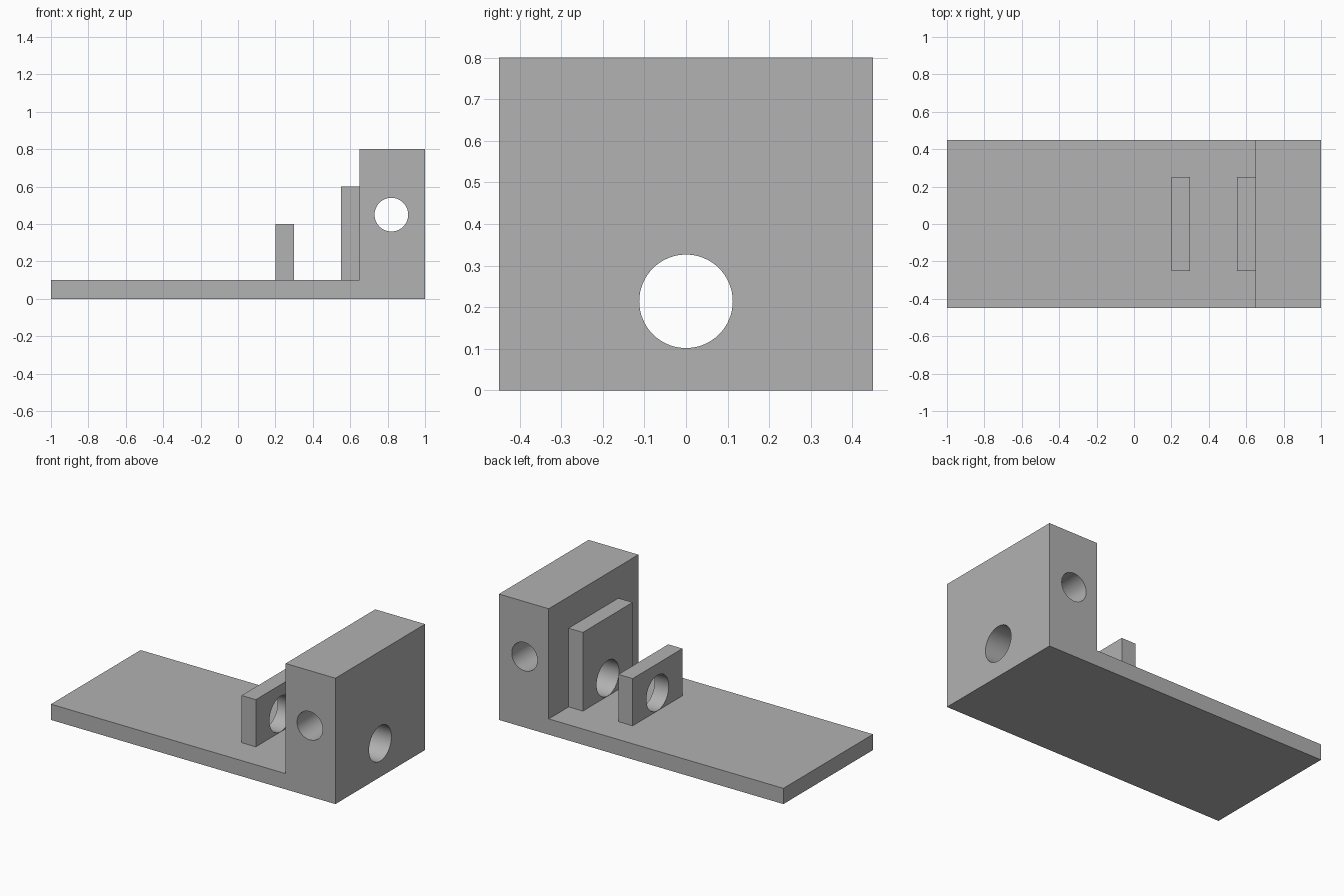
import bpy
import bmesh
import math

cube = bpy.data.objects.get("Cube")
if cube:
    bpy.data.objects.remove(cube, do_unlink=True)

GREY = (0.445, 0.445, 0.445, 1)
grey = bpy.data.materials.new("plain grey")
grey.use_nodes = True
grey.diffuse_color = GREY
grey.node_tree.nodes["Principled BSDF"].inputs["Base Color"].default_value = GREY


def extrude_profile(name, profile, half_width):
    """Extrude an (x, z) outline along y, centred on y = 0."""
    bm = bmesh.new()
    face = bm.faces.new([bm.verts.new((x, -half_width, z)) for x, z in profile])
    new = bmesh.ops.extrude_face_region(bm, geom=[face])["geom"]
    moved = [v for v in new if isinstance(v, bmesh.types.BMVert)]
    bmesh.ops.translate(bm, verts=moved, vec=(0, 2 * half_width, 0))
    bmesh.ops.recalc_face_normals(bm, faces=bm.faces)
    mesh = bpy.data.meshes.new(name)
    bm.to_mesh(mesh)
    bm.free()
    obj = bpy.data.objects.new(name, mesh)
    bpy.context.collection.objects.link(obj)
    mesh.materials.append(grey)
    return obj


def drill(name, radius, location, rotation):
    """Long cylinder used as a hole cutter."""
    bpy.ops.mesh.primitive_cylinder_add(vertices=64, radius=radius, depth=3,
                                        location=location, rotation=rotation)
    obj = bpy.context.object
    obj.name = name
    obj.hide_render = True
    obj.data.materials.append(grey)
    return obj


def finish(obj, cutters):
    """Cut the holes and smooth their walls."""
    bpy.ops.object.select_all(action="DESELECT")
    obj.select_set(True)
    bpy.context.view_layer.objects.active = obj
    for cutter in cutters:
        mod = obj.modifiers.new("hole", "BOOLEAN")
        mod.operation = "DIFFERENCE"
        mod.solver = "EXACT"
        mod.object = cutter
        bpy.ops.object.modifier_apply(modifier=mod.name)
    bpy.ops.object.shade_smooth_by_angle(angle=math.radians(30))


# Base plate and end block in one L-shaped body
body = extrude_profile("base_and_block", [
    (-1, 0), (1, 0), (1, 0.8), (0.65, 0.8), (0.65, 0.1), (-1, 0.1)], 0.45)


# Upright plates standing on the base
def upright(name, x0, x1, top):
    return extrude_profile(name, [(x0, 0.1), (x1, 0.1), (x1, top), (x0, top)], 0.25)


block_plate = upright("block_plate", 0.55, 0.65, 0.6)
free_plate = upright("free_plate", 0.2, 0.3, 0.4)

# Lengthwise bore through block and plates, cross bore through the block
long_bore = drill("long_bore_cutter", 0.1125, (0.8, 0, 0.214), (0, math.pi / 2, 0))
cross_bore = drill("cross_bore_cutter", 0.09, (0.82, 0, 0.45), (math.pi / 2, 0, 0))

finish(body, [long_bore, cross_bore])
for plate in (block_plate, free_plate):
    finish(plate, [long_bore])
for cutter in (long_bore, cross_bore):
    bpy.data.objects.remove(cutter, do_unlink=True)
